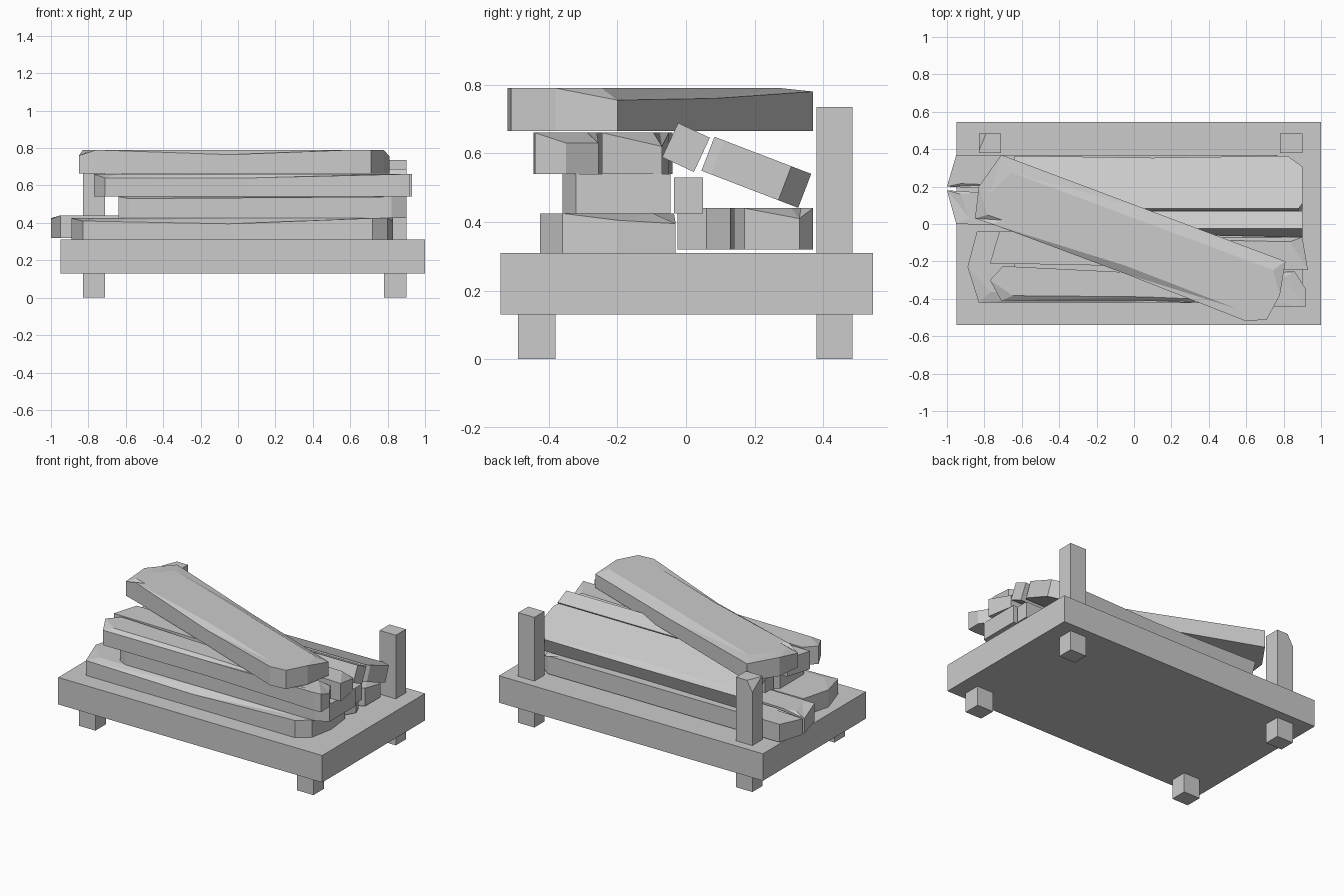
import bpy, bmesh, math
from mathutils import Vector, Matrix

cube = bpy.data.objects.get("Cube")
if cube:
    bpy.data.objects.remove(cube, do_unlink=True)

# Single pale grey material
grey = bpy.data.materials.new("pale_grey")
grey.use_nodes = True
colour = (0.6, 0.6, 0.6, 1)
grey.diffuse_color = colour
grey.node_tree.nodes["Principled BSDF"].inputs["Base Color"].default_value = colour


def finish(name, bm):
    bmesh.ops.recalc_face_normals(bm, faces=bm.faces)
    mesh = bpy.data.meshes.new(name)
    bm.to_mesh(mesh)
    bm.free()
    mesh.materials.append(grey)
    obj = bpy.data.objects.new(name, mesh)
    bpy.context.collection.objects.link(obj)
    return obj


def box(name, x, y, z, cut=None):
    bm = bmesh.new()
    size = Vector((x[1] - x[0], y[1] - y[0], z[1] - z[0]))
    centre = Vector((x[0] + x[1], y[0] + y[1], z[0] + z[1])) / 2
    bmesh.ops.create_cube(bm, size=1, matrix=Matrix.Translation(centre) @ Matrix.Diagonal((*size, 1)))
    if cut:  # slice a corner off and cap it
        point, normal = cut
        geom = bm.verts[:] + bm.edges[:] + bm.faces[:]
        bmesh.ops.bisect_plane(bm, geom=geom, plane_co=point, plane_no=normal, clear_outer=True)
        bmesh.ops.holes_fill(bm, edges=[e for e in bm.edges if e.is_boundary])
    return finish(name, bm)


def plank(name, outline, z0, z1, dips):
    """Rough-hewn plank: outline extruded upward, with worn dips on its top rim."""
    bm = bmesh.new()
    n = len(outline)
    cx = (min(p[0] for p in outline) + max(p[0] for p in outline)) / 2
    # the inset top follows the line of the plank from its left to right end
    left = [p for p in outline if p[0] < cx - 0.4]
    right = [p for p in outline if p[0] > cx + 0.4]
    la, ra = (Vector((sum(p[0] for p in s), sum(p[1] for p in s))) / len(s) for s in (left, right))
    slope = (ra.y - la.y) / (ra.x - la.x)
    bottom, rim, inner = [], [], []
    for i, (x, y) in enumerate(outline):
        mid = la.y + slope * (x - la.x)
        ix = cx + (x - cx) * 0.92
        iy = la.y + slope * (ix - la.x) + (y - mid) * 0.7
        bottom.append(bm.verts.new((x, y, z0)))
        rim.append(bm.verts.new((x, y, z1 - dips.get(i, 0))))
        inner.append(bm.verts.new((ix, iy, z1)))
    bm.faces.new(bottom)
    bm.faces.new(inner)
    for i in range(n):
        j = (i + 1) % n
        bm.faces.new((bottom[i], bottom[j], rim[j], rim[i]))
        bm.faces.new((rim[i], rim[j], inner[j]))
        bm.faces.new((rim[i], inner[j], inner[i]))
    return finish(name, bm)


# Platform, short front legs and tall back posts
box("platform", (-0.95, 1.0), (-0.54, 0.545), (0.13, 0.31))
for side, x in (("right", (-0.83, -0.71)), ("left", (0.78, 0.90))):
    box("front_leg_" + side, x, (-0.49, -0.38), (0, 0.13))
    a, b, c = Vector((-0.83, 0.39, 0.735)), Vector((-0.79, 0.485, 0.735)), Vector((-0.83, 0.485, 0.665))
    normal = (b - a).cross(c - a).normalized()
    if normal.z < 0:
        normal.negate()
    box("back_post_" + side, x, (0.38, 0.485), (0, 0.735), (a, normal) if side == "right" else None)

# Bottom layer
plank("bottom_plank_front",
      [(-0.89, -0.23), (-0.83, -0.42), (-0.05, -0.42), (0.72, -0.425), (0.80, -0.36),
       (0.83, -0.2), (0.81, -0.03), (0, -0.035), (-0.84, -0.04)],
      0.31, 0.425, {1: 0.015, 2: 0.03, 5: 0.02, 6: 0.03})
plank("bottom_plank_middle",
      [(-1.0, 0.18), (-0.95, 0), (0, -0.02), (0.78, -0.025), (0.83, 0.06), (0.8, 0.13), (-0.84, 0.17)],
      0.32, 0.44, {0: 0.02})
plank("bottom_plank_back",
      [(-1.0, 0.2), (-0.8, 0.19), (0.75, 0.14), (0.82, 0.17), (0.82, 0.33), (0.76, 0.37), (-0.95, 0.37)],
      0.32, 0.44, {0: 0.015, 4: 0.03})

# Second layer
plank("second_plank_front",
      [(-0.64, -0.08), (-0.64, -0.33), (-0.58, -0.36), (0.82, -0.36), (0.9, -0.32), (0.9, -0.045), (-0.6, -0.045)],
      0.425, 0.54, {2: 0.01})
box("second_plank_back", (-0.62, 0.88), (-0.035, 0.05), (0.425, 0.53))

# Third layer
plank("third_plank_front",
      [(-0.77, -0.3), (-0.71, -0.41), (0.05, -0.41), (0.87, -0.445), (0.92, -0.44),
       (0.92, -0.35), (0.86, -0.255), (0, -0.26), (-0.7, -0.225)],
      0.54, 0.66, {1: 0.02, 2: 0.02, 5: 0.03, 6: 0.03})
plank("third_plank_back",
      [(-0.77, -0.21), (0, -0.225), (0.93, -0.245), (0.9, -0.07), (0, -0.05), (-0.72, -0.04)],
      0.54, 0.66, {3: 0.04})

# Two planks leaning on the back of the pile
wide = plank("leaning_plank_wide",
             [(-0.64, -0.15), (0.88, -0.15), (0.9, -0.12), (0.9, 0.09), (0.82, 0.152), (0.1, 0.145), (-0.64, 0.152)],
             -0.053, 0.053, {5: 0.012})
wide.location = (0.13, 0.204, 0.545)
wide.location.x = 0
wide.rotation_euler.x = math.radians(-21)
narrow = box("leaning_plank_narrow", (-0.62, 0.9), (-0.051, 0.051), (-0.055, 0.055))
narrow.location = (0, 0.0, 0.617)
narrow.rotation_euler.x = math.radians(-25)

# Skewed plank lying across the top
plank("top_plank",
      [(-0.71, 0.37), (-0.83, 0.20), (-0.85, 0.03), (-0.76, 0), (-0.05, -0.265), (0.6, -0.52),
       (0.71, -0.51), (0.78, -0.38), (0.81, -0.20), (0.05, 0.085)],
      0.665, 0.79, {0: 0.01, 2: 0.03, 4: 0.025, 8: 0.035, 9: 0.03})
